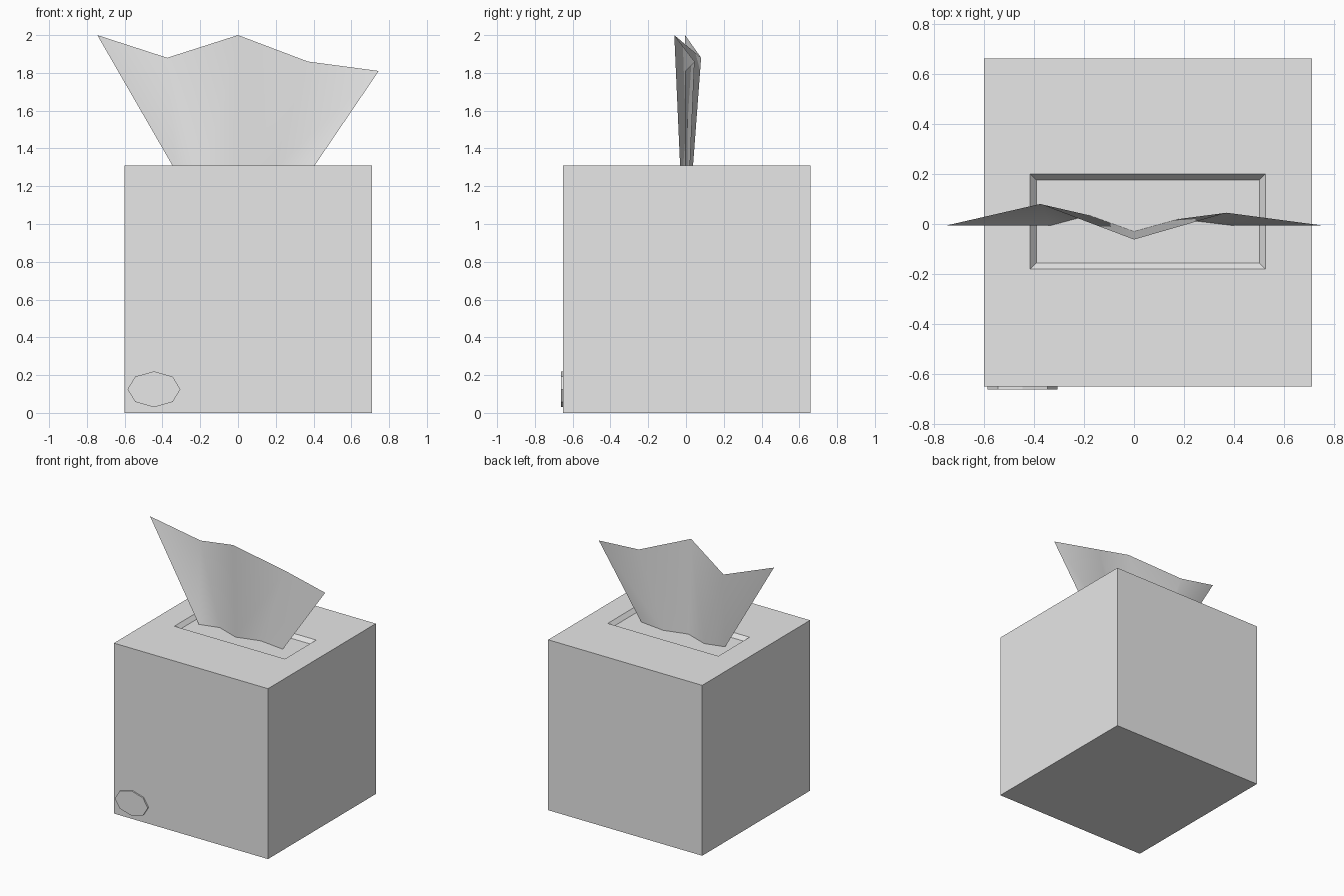
import bpy, bmesh
from mathutils import Matrix, Vector

default = bpy.data.objects.get("Cube")
if default:
    bpy.data.objects.remove(default, do_unlink=True)

grey = bpy.data.materials.new("light_grey")
grey.use_nodes = True
grey.diffuse_color = (0.8, 0.8, 0.8, 1)
grey.node_tree.nodes["Principled BSDF"].inputs["Base Color"].default_value = (0.8, 0.8, 0.8, 1)


def add_part(name, bm, smooth=False):
    mesh = bpy.data.meshes.new(name)
    bm.to_mesh(mesh)
    bm.free()
    mesh.materials.append(grey)
    if smooth:
        mesh.shade_smooth()
    obj = bpy.data.objects.new(name, mesh)
    bpy.context.collection.objects.link(obj)
    return obj


# Cube-shaped box with a shallow bevelled slot in the top
SIZE = 1.31
center = Vector((0.055, 0.005, SIZE / 2))
bm = bmesh.new()
bmesh.ops.create_cube(bm, size=SIZE, matrix=Matrix.Translation(center))
top = max(bm.faces, key=lambda f: f.calc_center_median().z)
bmesh.ops.inset_region(bm, faces=[top], thickness=0.2)
slot_center, slot_half = Vector((0.055, 0.01)), Vector((0.47, 0.19))
for v in top.verts:
    for i in range(2):
        side = 1 if v.co[i] > center[i] else -1
        v.co[i] = slot_center[i] + side * slot_half[i]
bmesh.ops.inset_region(bm, faces=[top], thickness=0.035)
FLOOR = SIZE - 0.03
for v in top.verts:
    v.co.z = FLOOR
add_part("tissue_box", bm)

# Folded tissue sheet rising from the slot, flaring to a ragged top edge
bottom_edge = [(-0.33, -0.005), (-0.18, 0.035), (0, -0.03), (0.18, 0.02), (0.385, -0.005)]
top_edge = [(-0.745, -0.005, 2.0), (-0.375, 0.08, 1.88), (0, -0.062, 2.0),
            (0.37, 0.045, 1.86), (0.745, -0.005, 1.81)]
bm = bmesh.new()
low = [bm.verts.new((x, y, FLOOR)) for x, y in bottom_edge]
high = [bm.verts.new(p) for p in top_edge]
for i in range(len(low) - 1):
    bm.faces.new((low[i], low[i + 1], high[i + 1], high[i]))
add_part("tissue", bm, smooth=True)

# Thin eight-sided oval badge at the lower front corner
bm = bmesh.new()
bmesh.ops.create_cone(bm, cap_ends=True, segments=8, radius1=1, radius2=1, depth=1)
bmesh.ops.rotate(bm, verts=bm.verts, matrix=Matrix.Rotation(1.570796, 3, "X"))
bmesh.ops.scale(bm, verts=bm.verts, vec=(0.14, 0.012, 0.095))
bmesh.ops.translate(bm, verts=bm.verts, vec=(-0.445, -0.655, 0.125))
add_part("front_badge", bm)
